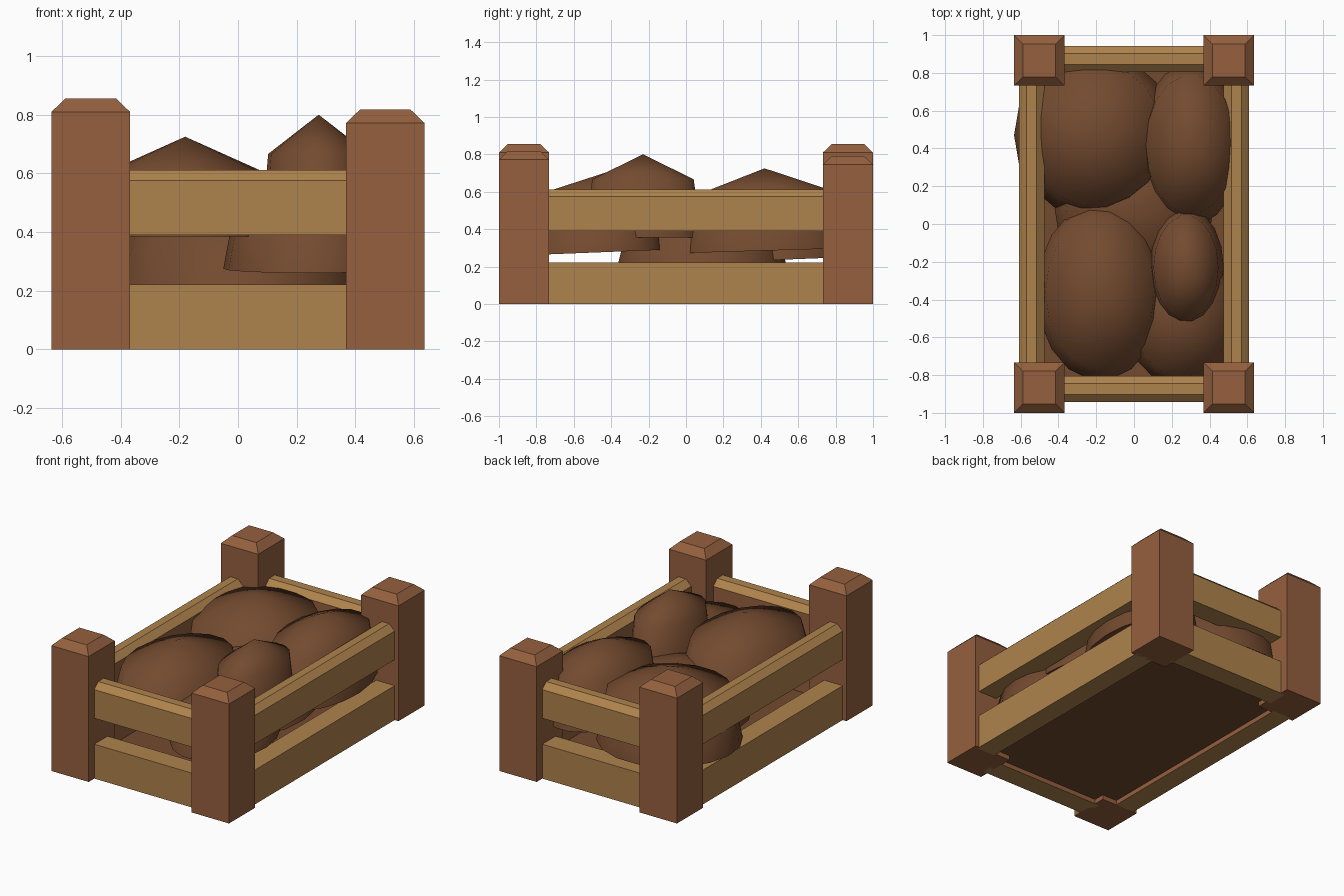
import bpy, bmesh, math
from mathutils import Matrix, Vector

if "Cube" in bpy.data.objects:
    bpy.data.objects.remove(bpy.data.objects["Cube"])


def material(name, rgb):
    m = bpy.data.materials.new(name)
    m.diffuse_color = (*rgb, 1)
    m.use_nodes = True
    m.node_tree.nodes["Principled BSDF"].inputs["Base Color"].default_value = m.diffuse_color
    return m


POST = material("reddish_wood", (0.30, 0.117, 0.049))
RAIL = material("tan_wood", (0.43, 0.228, 0.074))
SOIL = material("dark_soil", (0.175, 0.07, 0.029))


def finish(name, bm, *mats):
    bmesh.ops.recalc_face_normals(bm, faces=bm.faces)
    me = bpy.data.meshes.new(name)
    bm.to_mesh(me)
    bm.free()
    ob = bpy.data.objects.new(name, me)
    bpy.context.collection.objects.link(ob)
    for m in mats:
        me.materials.append(m)
    return ob


def loft(bm, rings):
    """Skin a stack of closed rings and cap both ends."""
    vs = [[bm.verts.new(p) for p in r] for r in rings]
    n = len(vs[0])
    for a, b in zip(vs, vs[1:]):
        for i in range(n):
            j = (i + 1) % n
            bm.faces.new((a[i], a[j], b[j], b[i]))
    bm.faces.new(vs[0][::-1])
    bm.faces.new(vs[-1])


# corner posts with chamfered caps
def post(name, sx, sy, top):
    def ring(inset, z):
        h = 0.1335 - inset
        return [(sx * 0.502 + h * a, sy * 0.866 + h * b, z)
                for a, b in ((-1, -1), (1, -1), (1, 1), (-1, 1))]
    bm = bmesh.new()
    loft(bm, [ring(0, 0), ring(0, top - 0.045), ring(0.047, top)])
    finish(name, bm, POST)


post("front_left_post", -1, -1, 0.855)
post("front_right_post", 1, -1, 0.817)
post("back_left_post", -1, 1, 0.855)
post("back_right_post", 1, 1, 0.79)


# rails: profile in (outward, z), swept between posts, inner face darker
def rail(name, angle, inner, outer, half, upper):
    if upper:
        prof = [(inner, 0.39), (outer, 0.39), (outer, 0.575), (outer - 0.04, 0.612),
                (inner + 0.04, 0.612), (inner, 0.575)]
    else:
        prof = [(inner, 0), (outer, 0), (outer, 0.222), (inner, 0.222)]
    bm = bmesh.new()
    loft(bm, [[(d, t, z) for d, z in prof] for t in (-half, half)])
    bm.normal_update()
    for f in bm.faces:
        c = f.calc_center_median()
        if abs(c.x - inner) < 0.001:
            f.material_index = 1
    bm.transform(Matrix.Rotation(angle, 4, 'Z'))
    finish(name, bm, RAIL, POST)


for upper, level in ((True, "upper"), (False, "lower")):
    for k, side in enumerate(("right", "back", "left", "front")):
        if k % 2 == 0:
            rail(f"{side}_{level}_rail", k * math.pi / 2, 0.475, 0.608, 0.75, upper)
        else:
            rail(f"{side}_{level}_rail", k * math.pi / 2, 0.805, 0.942, 0.4, upper)

# soil floor, slightly recessed from the ground
bm = bmesh.new()
bmesh.ops.create_cube(bm, size=1, matrix=Matrix.Translation((0, 0, 0.045))
                      @ Matrix.Diagonal((0.96, 1.62, 0.03, 1)))
finish("soil_floor", bm, SOIL)


# soil mounds: flat-bottomed domes with a shoulder ring and a blunt peak
def mound(name, x, y, base, peak, rx, ry, tilt=0.0, shoulder=0.7, n=18):
    bm = bmesh.new()
    h = peak - base

    def ring(r, z):
        return [bm.verts.new((rx * r * math.cos(2 * math.pi * i / n),
                              ry * r * math.sin(2 * math.pi * i / n), z)) for i in range(n)]
    low, high = ring(1, 0), ring(0.86, h * shoulder)
    tip = bm.verts.new((0, 0, h))
    for i in range(n):
        j = (i + 1) % n
        bm.faces.new((low[i], low[j], high[j], high[i]))
        bm.faces.new((high[i], high[j], tip))
    bm.faces.new(low[::-1])
    for v in bm.verts:
        v.co.z += v.co.y * tilt
        v.co += Vector((x, y, base))
    ob = finish(name, bm, SOIL)
    bpy.context.view_layer.objects.active = ob
    ob.select_set(True)
    bpy.ops.object.shade_smooth_by_angle(angle=math.radians(65))
    ob.select_set(False)


mound("back_left_mound", -0.21, 0.47, 0.235, 0.70, 0.425, 0.44, 0.04)
mound("front_left_mound", -0.18, -0.36, 0.385, 0.725, 0.335, 0.47, 0, 0.62)
mound("front_right_peak_mound", 0.275, -0.23, 0.355, 0.80, 0.20, 0.32)
mound("back_right_mound", 0.30, 0.42, 0.285, 0.725, 0.275, 0.43, 0.03)
mound("front_right_low_mound", 0.25, -0.49, 0.275, 0.60, 0.30, 0.37, 0.04)
mound("centre_low_mound", 0.0, 0.08, 0.20, 0.55, 0.42, 0.46, 0.05)
